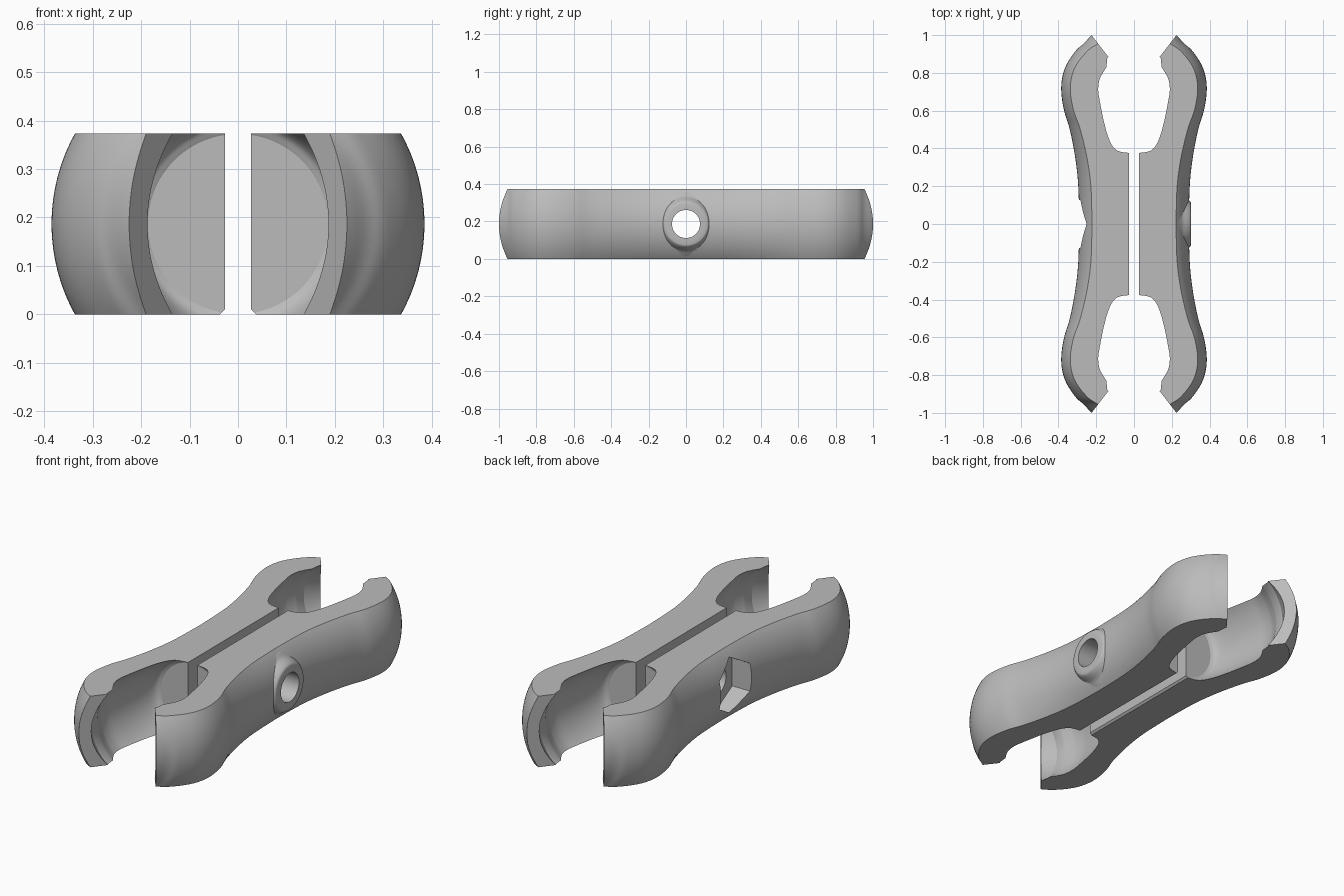
import bpy, bmesh, math
from mathutils import Matrix, Vector

cube = bpy.data.objects.get("Cube")
if cube:
    bpy.data.objects.remove(cube)

HEIGHT = 0.373
MID = HEIGHT / 2
GAP = 0.027
SLOPE = 1.29      # slant of the jaw mouth faces

grey = bpy.data.materials.new("plain grey")
grey.use_nodes = True
grey.diffuse_color = (0.5, 0.5, 0.5, 1)
grey.node_tree.nodes["Principled BSDF"].inputs["Base Color"].default_value = (0.5, 0.5, 0.5, 1)


def smooth_path(pts, steps=5):
    """Catmull-Rom curve through the points."""
    p = [Vector(q) for q in pts]
    p = [2 * p[0] - p[1]] + p + [2 * p[-1] - p[-2]]
    out = []
    for a, b, c, d in zip(p, p[1:], p[2:], p[3:]):
        for i in range(steps):
            t = i / steps
            out.append(0.5 * (2 * b + (c - a) * t + (2 * a - 5 * b + 4 * c - d) * t ** 2
                              + (3 * b - a - 3 * c + d) * t ** 3))
    return [tuple(v) for v in out] + [tuple(pts[-1])]


def finish(name, bm):
    bmesh.ops.recalc_face_normals(bm, faces=bm.faces)
    mesh = bpy.data.meshes.new(name)
    bm.to_mesh(mesh)
    bm.free()
    mesh.materials.append(grey)
    obj = bpy.data.objects.new(name, mesh)
    bpy.context.collection.objects.link(obj)
    return obj


def revolve(name, profile, axis, steps=96):
    """Spin (radius, distance) points about a horizontal axis at mid height."""
    bm = bmesh.new()
    verts = [bm.verts.new((r, 0, h)) for r, h in profile]
    edges = [bm.edges.new(pair) for pair in zip(verts, verts[1:])]
    bmesh.ops.spin(bm, geom=verts + edges, cent=(0, 0, 0), axis=(0, 0, 1),
                   angle=math.tau, steps=steps, use_merge=True)
    bmesh.ops.remove_doubles(bm, verts=bm.verts, dist=1e-5)
    turn = Matrix.Rotation(-math.pi / 2, 4, 'X') if axis == 'Y' else Matrix.Rotation(math.pi / 2, 4, 'Y')
    bm.transform(Matrix.Translation((0, 0, MID)) @ turn)
    return finish(name, bm)


def jaw_block(side):
    """Slab that trims the round body to one jaw, eased along its lower gap edge."""
    far = 0.5
    tip = lambda x: 1 + (x - 0.225) * SLOPE
    outline = [(GAP, -tip(GAP)), (far, -tip(far)), (far, tip(far)), (GAP, tip(GAP))]
    bm = bmesh.new()
    face = bm.faces.new([bm.verts.new((x * side, y, 0)) for x, y in outline])
    top = bmesh.ops.extrude_face_region(bm, geom=[face])["geom"]
    bmesh.ops.translate(bm, vec=(0, 0, HEIGHT), verts=[v for v in top if isinstance(v, bmesh.types.BMVert)])
    low = [e for e in bm.edges if all(abs(v.co.x) < GAP + 0.001 and v.co.z < 0.001 for v in e.verts)]
    bmesh.ops.bevel(bm, geom=low, offset=0.01, segments=1, affect='EDGES')
    return finish("jaw_block", bm)


def combine(obj, tool, operation):
    mod = obj.modifiers.new("shape", 'BOOLEAN')
    mod.operation, mod.object, mod.solver = operation, tool, 'EXACT'
    bpy.ops.object.select_all(action='DESELECT')
    bpy.context.view_layer.objects.active = obj
    obj.select_set(True)
    bpy.ops.object.modifier_apply(modifier=mod.name)
    bpy.data.objects.remove(tool)


# Outer body profile, from the waist to one end
half = smooth_path([(0.29, 0), (0.295, 0.2), (0.311, 0.35), (0.34, 0.5), (0.37, 0.6), (0.385, 0.7),
                    (0.379, 0.78), (0.354, 0.85), (0.306, 0.92), (0.266, 0.955), (0.225, 1.0), (0.16, 1.06)])
body = [(0, -1.06)] + [(r, -h) for r, h in reversed(half[1:])] + half + [(0, 1.06)]

# Ball socket profile: flat bottom, rounded wall, narrower lip
socket = [(0, 0.375)] + smooth_path(
    [(0.186, 0.375), (0.206, 0.388), (0.221, 0.42), (0.235, 0.48), (0.248, 0.56), (0.26, 0.65),
     (0.266, 0.71), (0.262, 0.76), (0.253, 0.79), (0.237, 0.83)]) + [
    (0.234, 0.88), (0.187, 0.951), (0.12, 1.08), (0, 1.08)]

# Round bolt seat that blends into the body
boss = [(0, 0.1), (0.17, 0.1), (0.17, 0.235)] + smooth_path(
    [(0.165, 0.24), (0.145, 0.258), (0.13, 0.283), (0.118, 0.298), (0.105, 0.302)]) + [(0, 0.302)]

for side, name in ((1, "boss_side_jaw"), (-1, "nut_side_jaw")):
    jaw = revolve(name, body, 'Y')
    if side > 0:
        combine(jaw, revolve("bolt_seat", boss, 'X'), 'UNION')
    combine(jaw, jaw_block(side), 'INTERSECT')
    # Sockets at both ends
    for end in (1, -1):
        combine(jaw, revolve("socket", [(r, h * end) for r, h in socket], 'Y'), 'DIFFERENCE')
    # Bolt hole
    combine(jaw, revolve("bolt_hole", [(0, -0.6), (0.075, -0.6), (0.075, 0.6), (0, 0.6)], 'X', 48), 'DIFFERENCE')
    # Hexagonal nut pocket
    if side < 0:
        combine(jaw, revolve("nut_pocket", [(0, -0.6), (0.146, -0.6), (0.146, -0.18), (0, -0.18)], 'X', 6),
                'DIFFERENCE')
    bpy.ops.object.shade_smooth_by_angle(angle=math.radians(28))
